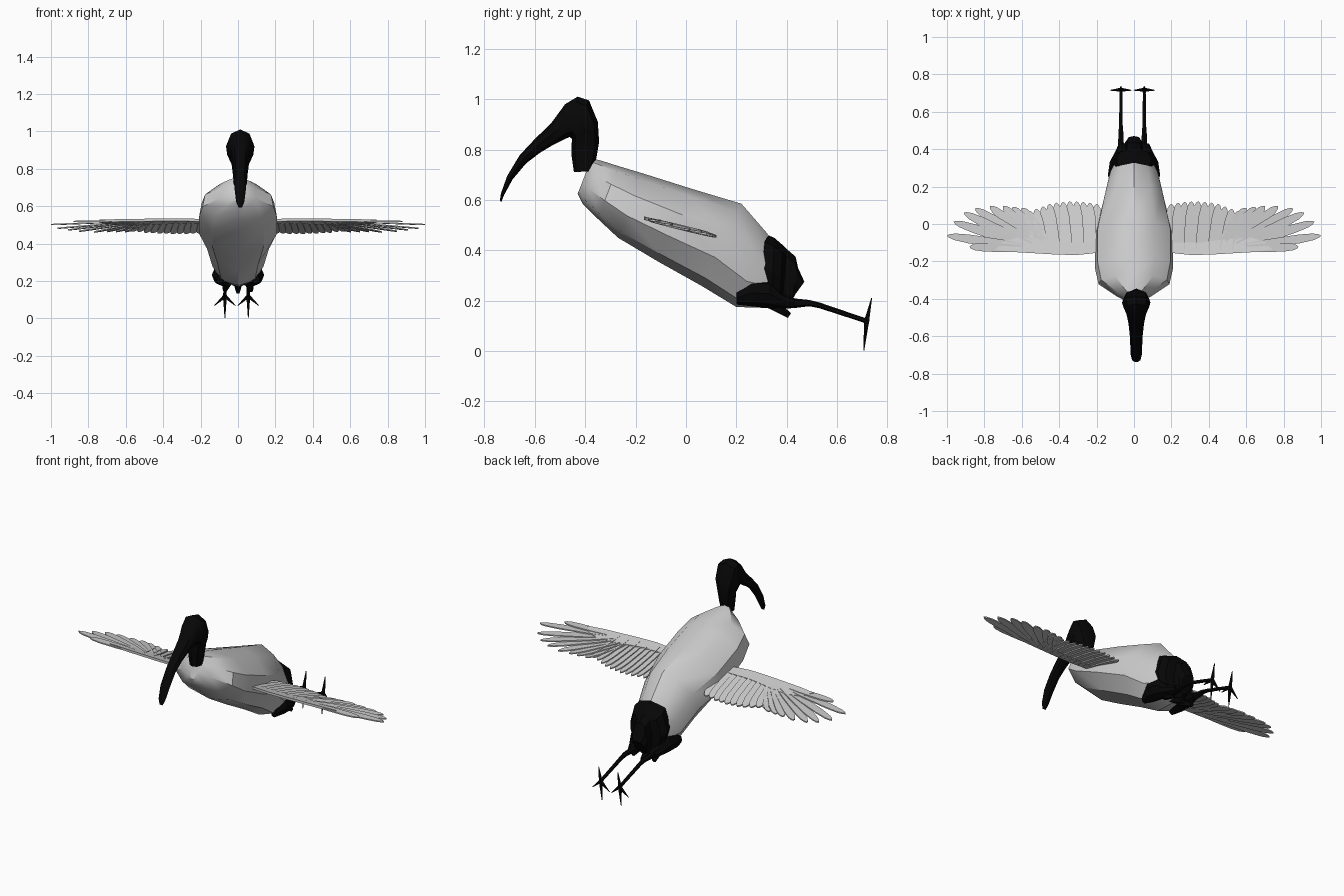
import bpy, bmesh, math
from mathutils import Vector, Matrix

if "Cube" in bpy.data.objects:
    bpy.data.objects.remove(bpy.data.objects["Cube"])

black = bpy.data.materials.new("black")
black.diffuse_color = (0.002, 0.002, 0.002, 1)
black.use_nodes = True
black.node_tree.nodes["Principled BSDF"].inputs["Base Color"].default_value = black.diffuse_color


def finish(name, bm, mat=None, mirror=False, angle=35):
    bmesh.ops.recalc_face_normals(bm, faces=bm.faces)
    me = bpy.data.meshes.new(name)
    bm.to_mesh(me)
    bm.free()
    ob = bpy.data.objects.new(name, me)
    bpy.context.collection.objects.link(ob)
    if mat:
        me.materials.append(mat)
    bpy.ops.object.select_all(action='DESELECT')
    ob.select_set(True)
    bpy.context.view_layer.objects.active = ob
    bpy.ops.object.shade_smooth_by_angle(angle=math.radians(angle))
    if mirror:
        ob.modifiers.new("mirror", 'MIRROR').use_axis[0] = True
    return ob


def loft(bm, sections, n=10, power=1.0, cx=0.0, pear=0.0):
    """Each section: upper point (y, z), lower point (y, z), half width, optional x centre."""
    f = lambda v: math.copysign(abs(v) ** power, v)
    rings = []
    for ay, az, by, bz, w, *mid in sections:
        ring = []
        for i in range(n):
            t = 2 * math.pi * i / n
            c, s = f(math.cos(t)), f(math.sin(t))
            ring.append(bm.verts.new(((mid[0] if mid else cx) + w * s * (1 - pear * c),
                                      (ay + by) / 2 + (ay - by) / 2 * c,
                                      (az + bz) / 2 + (az - bz) / 2 * c)))
        rings.append(ring)
    for r, q in zip(rings, rings[1:]):
        for i in range(n):
            j = (i + 1) % n
            bm.faces.new((r[i], r[j], q[j], q[i]))
    bm.faces.new(rings[0])
    bm.faces.new(rings[-1])


def spike(bm, p, q, r1, r2, n=6):
    p, q = Vector(p), Vector(q)
    d = q - p
    m = Matrix.Translation((p + q) / 2) @ d.to_track_quat('Z', 'Y').to_matrix().to_4x4()
    bmesh.ops.create_cone(bm, cap_ends=True, segments=n, radius1=r1, radius2=r2,
                          depth=d.length, matrix=m)


# Body: faceted pear section, slanting down to the tail
bm = bmesh.new()
loft(bm, [(-.375, .765, -.43, .625, .03),
          (-.34, .757, -.41, .585, .095),
          (-.27, .735, -.35, .525, .192),
          (-.17, .705, -.27, .45, .212),
          (.02, .645, -.11, .355, .212),
          (.22, .585, .06, .26, .168),
          (.32, .47, .20, .175, .138),
          (.37, .40, .36, .17, .09)], 10, 1.0, 0, .12)
finish("body", bm, angle=32)

# Neck, head and curved bill in one sweep
bm = bmesh.new()
loft(bm, [(-.37, .715, -.445, .71, .034),
          (-.355, .77, -.455, .78, .04),
          (-.345, .83, -.455, .815, .046),
          (-.35, .91, -.452, .84, .07),
          (-.385, .995, -.455, .845, .076),
          (-.43, 1.01, -.462, .85, .068),
          (-.48, .98, -.485, .84, .052),
          (-.535, .905, -.525, .82, .042),
          (-.60, .842, -.58, .787, .035),
          (-.66, .778, -.635, .745, .032),
          (-.71, .695, -.688, .682, .03),
          (-.735, .625, -.722, .62, .022),
          (-.739, .597, -.733, .592, .01)], 8, .95, .012)
finish("head_and_bill", bm, black, angle=40)

# Tail: blunt dark plume stack, stepping in towards the tip
bm = bmesh.new()
loft(bm, [(.315, .465, .29, .20, .11),
          (.35, .45, .34, .175, .122),
          (.385, .42, .37, .165, .10),
          (.40, .405, .38, .165, .05),
          (.435, .375, .41, .18, .045),
          (.445, .33, .42, .20, .05),
          (.47, .275, .43, .22, .036)], 8, .8)
for x, y, z in [(.07, .40, .15), (-.07, .40, .15), (0, .41, .14)]:
    spike(bm, (x * .8, .32, .20), (x, y, z), .03, .012, 5)
finish("tail", bm, black, angle=20)

# Thigh plumage
bm = bmesh.new()
loft(bm, [(.20, .235, .20, .185, .02, .095),
          (.26, .285, .26, .178, .052, .088),
          (.33, .285, .33, .17, .05, .08),
          (.38, .23, .39, .168, .032, .07),
          (.43, .21, .43, .172, .018, .062)], 8)
finish("thighs", bm, black, mirror=True, angle=20)

# Legs and splayed feet
for side, cx in (("left", .055), ("right", -.07)):
    bm = bmesh.new()
    loft(bm, [(.36, .215, .36, .165, .025),
              (.44, .208, .44, .172, .017),
              (.49, .203, .49, .178, .015),
              (.53, .193, .53, .17, .011),
              (.70, .135, .70, .115, .009),
              (.725, .128, .715, .108, .011)], 6, 1, cx)
    hub = (cx, .718, .118)
    for dx, y, z in [(0, .737, .21), (0, .706, .002), (.056, .715, .068), (-.056, .715, .068)]:
        spike(bm, hub, (cx + dx, y, z), .011, .002, 5)
    finish(side + "_leg", bm, black)


# Wings: layered flat feathers on a tilted plane
def plane_z(y):
    return .485 - .25 * y


def slab(bm, pts, thick):
    face = bm.faces.new([bm.verts.new(p) for p in pts])
    ext = bmesh.ops.extrude_face_region(bm, geom=[face])
    for v in ext["geom"]:
        if isinstance(v, bmesh.types.BMVert):
            v.co.z += thick


LEAF = [(0, .75), (.3, 1), (.72, 1), (.9, .75), (.97, .4)]


def feather(bm, root, tip, w, dz):
    r, t = Vector(root), Vector(tip)
    d = t - r
    side = Vector((-d.y, d.x)).normalized()
    pts = []
    for u, k in LEAF + [(1, 0)] + [(u, -k) for u, k in reversed(LEAF)]:
        p = r + d * u + side * w * k
        pts.append((p.x, p.y, plane_z(p.y) + dz + .22 * w * k))
    slab(bm, pts, .007)


bm = bmesh.new()
# secondaries
for i in range(12):
    x = .20 + i * .032
    tip_y = .108 + .014 * math.sin(i * .45) - max(0, i - 7) * .008
    feather(bm, (x - .01, -.14), (x + i * .004, tip_y), .025, -.004 + .0015 * (i % 2))
# primaries fanning to the wing tip
tips = [(.60, .085), (.65, .09), (.70, .095), (.77, .095), (.85, .083),
        (.91, .06), (.965, .012), (1.0, -.062), (.88, -.122)]
for i, tip in enumerate(tips):
    k = i / 8
    feather(bm, (.47 + .13 * k, -.09 - .04 * k), tip, .027 - .004 * k, -.004 + .0015 * (i % 3))
# leading edge
edge = [(.18, -.15), (.23, -.158), (.31, -.166), (.42, -.163), (.52, -.157), (.64, -.15),
        (.74, -.138), (.70, -.095), (.62, -.07), (.50, -.08), (.35, -.10), (.18, -.10)]
slab(bm, [(x, y, plane_z(y) - .006) for x, y in edge], .014)
finish("wings", bm, mirror=True, angle=25)
